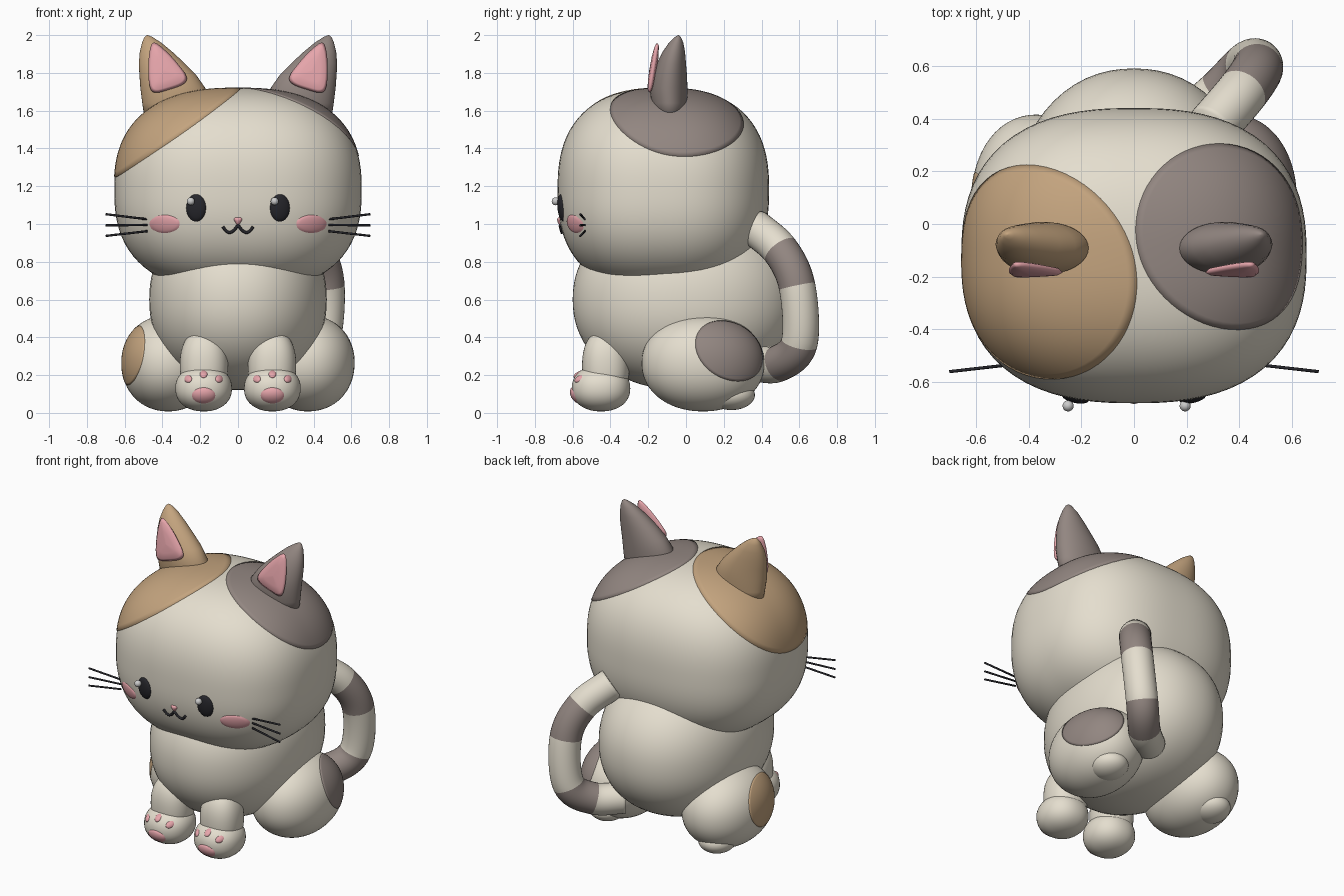
import bpy, bmesh
from math import sin, cos, pi, radians
from mathutils import Vector

if "Cube" in bpy.data.objects:
    bpy.data.objects.remove(bpy.data.objects["Cube"])


def material(name, rgb):
    m = bpy.data.materials.new(name)
    m.diffuse_color = (*rgb, 1)
    m.use_nodes = True
    m.node_tree.nodes["Principled BSDF"].inputs["Base Color"].default_value = m.diffuse_color
    return m


CREAM = material("cream", (0.78, 0.73, 0.62))
TAN = material("tan", (0.55, 0.37, 0.21))
GREY = material("warm_grey", (0.29, 0.24, 0.22))
PINK = material("pink", (0.8, 0.38, 0.41))
BLACK = material("black", (0.02, 0.02, 0.025))
WHITE = material("white", (0.9, 0.9, 0.9))


def finish(name, bm, *mats):
    bmesh.ops.recalc_face_normals(bm, faces=bm.faces[:])
    for f in bm.faces:
        f.smooth = True
    me = bpy.data.meshes.new(name)
    bm.to_mesh(me)
    bm.free()
    for m in mats:
        me.materials.append(m)
    ob = bpy.data.objects.new(name, me)
    bpy.context.collection.objects.link(ob)
    return ob


def surf(d, s, k=1.0):
    """Point where direction d (in unit space) meets superellipsoid s."""
    c, r, n = s
    q = sum(abs(v) ** n for v in d) ** (-1 / n) * k
    return Vector([c[i] + r[i] * d[i] * q for i in range(3)])


def blob(name, s, mat, u=64, v=40):
    bm = bmesh.new()
    bmesh.ops.create_uvsphere(bm, u_segments=u, v_segments=v, radius=1)
    for w in bm.verts:
        w.co = surf(w.co, s)
    return finish(name, bm, mat)


def loft(name, rings, mats, cap=True, band=None):
    """Skin closed rings of points; band = rings per colour change."""
    bm = bmesh.new()
    rows = [[bm.verts.new(p) for p in ring] for ring in rings]
    for i, (a, b) in enumerate(zip(rows, rows[1:])):
        for j in range(len(a)):
            k = (j + 1) % len(a)
            f = bm.faces.new((a[j], a[k], b[k], b[j]))
            f.material_index = (i // band) % 2 if band else 0
    if cap:
        bm.faces.new(rows[0])
        bm.faces.new(rows[-1])
    bmesh.ops.remove_doubles(bm, verts=bm.verts[:], dist=1e-5)
    return finish(name, bm, *mats)


def spots(name, s, axis, angle, mat, seg=64, rings=14):
    """Coloured fur patch: a cone of directions laid on the surface."""
    a = Vector(axis).normalized()
    u = a.orthogonal().normalized()
    w = a.cross(u)
    rows = []
    for i in range(rings + 2):
        t = radians(angle) * max(1e-6, min(i, rings) / rings)
        k = 1.004 if i <= rings else 0.99
        rows.append([surf(a * cos(t) + (u * cos(2 * pi * j / seg) + w * sin(2 * pi * j / seg)) * sin(t), s, k)
                     for j in range(seg)])
    return loft(name, rows, [mat], cap=False)


def front_y(s, x, z):
    c, r, n = s
    q = 1 - abs((x - c[0]) / r[0]) ** n - abs((z - c[2]) / r[2]) ** n
    return c[1] - r[1] * max(q, 0) ** (1 / n)


def decal(name, s, x, z, rx, rz, h, mat, seg=32, shape=None):
    """Small domed feature laid on the front of a surface."""
    rows = []
    for i in range(8):
        t = max(i / 7, 1e-6)
        row = []
        for j in range(seg):
            a = 2 * pi * j / seg
            g = shape(a) if shape else 1
            px, pz = x + rx * t * g * cos(a), z + rz * t * g * sin(a)
            row.append((px, front_y(s, px, pz) + 0.003 - h * (1 - t * t) ** 0.5, pz))
        rows.append(row)
    return loft(name, rows, [mat], cap=False)


def spline(pts, sub, closed=False):
    p = [Vector(q) for q in pts]
    p = [p[-1]] + p + p[:2] if closed else [2 * p[0] - p[1]] + p + [2 * p[-1] - p[-2]]
    out = []
    for a, b, c, d in zip(p, p[1:], p[2:], p[3:]):
        for i in range(sub):
            t = i / sub
            out.append(0.5 * (2 * b + (c - a) * t + (2 * a - 5 * b + 4 * c - d) * t * t
                              + (3 * b - a - 3 * c + d) * t ** 3))
    return out if closed else out + [p[-2]]


def tube(name, path, r, mats, seg=12, band=None):
    rings = []
    u = None
    for i, p in enumerate(path):
        t = (path[min(i + 1, len(path) - 1)] - path[max(i - 1, 0)]).normalized()
        u = t.orthogonal() if u is None else u - t * u.dot(t)
        u.normalize()
        w = t.cross(u)
        rings.append([p + r * (u * cos(2 * pi * j / seg) + w * sin(2 * pi * j / seg)) for j in range(seg)])
    return loft(name, rings, mats, band=band)


# Head and body
HEAD = ((0, -0.12, 1.18), (0.655, 0.56, 0.54), 2.5)
blob("head", HEAD, CREAM, 80, 48)
spots("head_patch_left", HEAD, (-0.65, -0.14, 0.75), 41.4, TAN)
spots("head_patch_right", HEAD, (0.58, 0.14, 0.8), 35, GREY)
blob("body", ((0, -0.005, 0.6), (0.47, 0.595, 0.48), 2.15), CREAM)

for s, side, fur in ((-1, "left", TAN), (1, "right", GREY)):
    # Ears: z, x centre, x radius, y centre, y radius
    prof = [(1.56, .335, .16, -.085, .085), (1.64, .337, .17, -.088, .095), (1.72, .345, .172, -.092, .1),
            (1.79, .372, .15, -.085, .09), (1.85, .403, .122, -.077, .077), (1.91, .433, .087, -.065, .06),
            (1.96, .457, .051, -.052, .038), (1.99, .474, .021, -.043, .016), (2.0, .48, .002, -.04, .002)]
    loft("ear_" + side, [[(s * (x + rx * cos(2 * pi * j / 40)), y + ry * sin(2 * pi * j / 40), z)
                          for j in range(40)] for z, x, rx, y, ry in prof], [fur])
    edge = spline([(x, -0.195 + (z - 1.7) * 0.16, z) for x, z in
                   ((.44, 1.96), (.38, 1.915), (.32, 1.85), (.272, 1.78), (.29, 1.74),
                    (.37, 1.71), (.44, 1.695), (.468, 1.73), (.475, 1.83), (.465, 1.93))], 4, True)
    mid = sum(edge, Vector()) / len(edge)
    rows = []
    for k, dy in ((.001, -.018), (.5, -.016), (.85, -.01), (1, 0), (.9, .012), (.5, .02), (.001, .022)):
        rows.append([(s * q.x, q.y, q.z) for q in (mid + (e - mid) * k + Vector((0, dy, 0)) for e in edge)])
    loft("inner_ear_" + side, rows, [PINK], cap=False)

    # Face
    decal("eye_" + side, HEAD, s * .222, 1.085, .054, .075, .02, BLACK)
    blob("eye_shine_" + side, ((s * .222 - .028, -.69, 1.12), (.021, .021, .021), 2), WHITE, 20, 12)
    decal("cheek_" + side, HEAD, s * .388, 1.0, .084, .05, .014, PINK)
    for i, (z0, z1) in enumerate(((1.025, 1.052), (.995, .993), (.962, .937))):
        tube("whisker_%s_%d" % (side, i + 1), [Vector((s * .48, -.535, z0)), Vector((s * .7, -.56, z1))],
             .006, [BLACK], 8)

    # Front legs with pads
    blob("front_leg_" + side, ((s * .18, -.425, .25), (.128, .125, .19), 2.3), CREAM, 40, 24)
    PAW = ((s * .182, -.45, .13), (.15, .155, .122), 2.2)
    blob("front_paw_" + side, PAW, CREAM, 40, 24)
    decal("paw_pad_" + side, PAW, s * .182, .092, .065, .044, .015, PINK)
    for i, (dx, z) in enumerate(((-.082, .18), (0, .205), (.082, .18))):
        decal("toe_pad_%s_%d" % (side, i + 1), PAW, s * .182 + dx, z, .021, .021, .014, PINK, 16)

    # Hind legs with patches
    LEG = ((s * .37, .09, .263), (.247, .325, .255), 2.1)
    blob("hind_leg_" + side, LEG, CREAM, 56, 36)
    blob("hind_foot_" + side, ((s * .4, .24, .095), (.115, .125, .08), 2), CREAM, 32, 20)
    axis, ang = ((-.92, -.33, .2), 38) if s < 0 else ((.75, .55, .33), 41)
    spots("hind_leg_patch_" + side, LEG, axis, ang, fur)

# Nose and mouth
decal("nose", HEAD, 0, 1.018, .021, .021, .016, PINK, 24, lambda a: 1 - .18 * sin(3 * a + pi))
half = [(.08, .985), (.062, .962), (.042, .955), (.02, .968), (0, .99)]
mouth = [(-x, z) for x, z in half] + half[-2::-1]
tube("mouth", spline([(x, front_y(HEAD, x, z) - .003, z) for x, z in mouth], 4), .008, [BLACK], 8)

# Striped tail
tail = [(.29, .36, .985), (.41, .5, .86), (.468, .588, .67), (.44, .6, .37), (.33, .49, .262), (.19, .37, .26)]
tube("tail", spline(tail, 10), .097, [CREAM, GREY], 32, 10)
